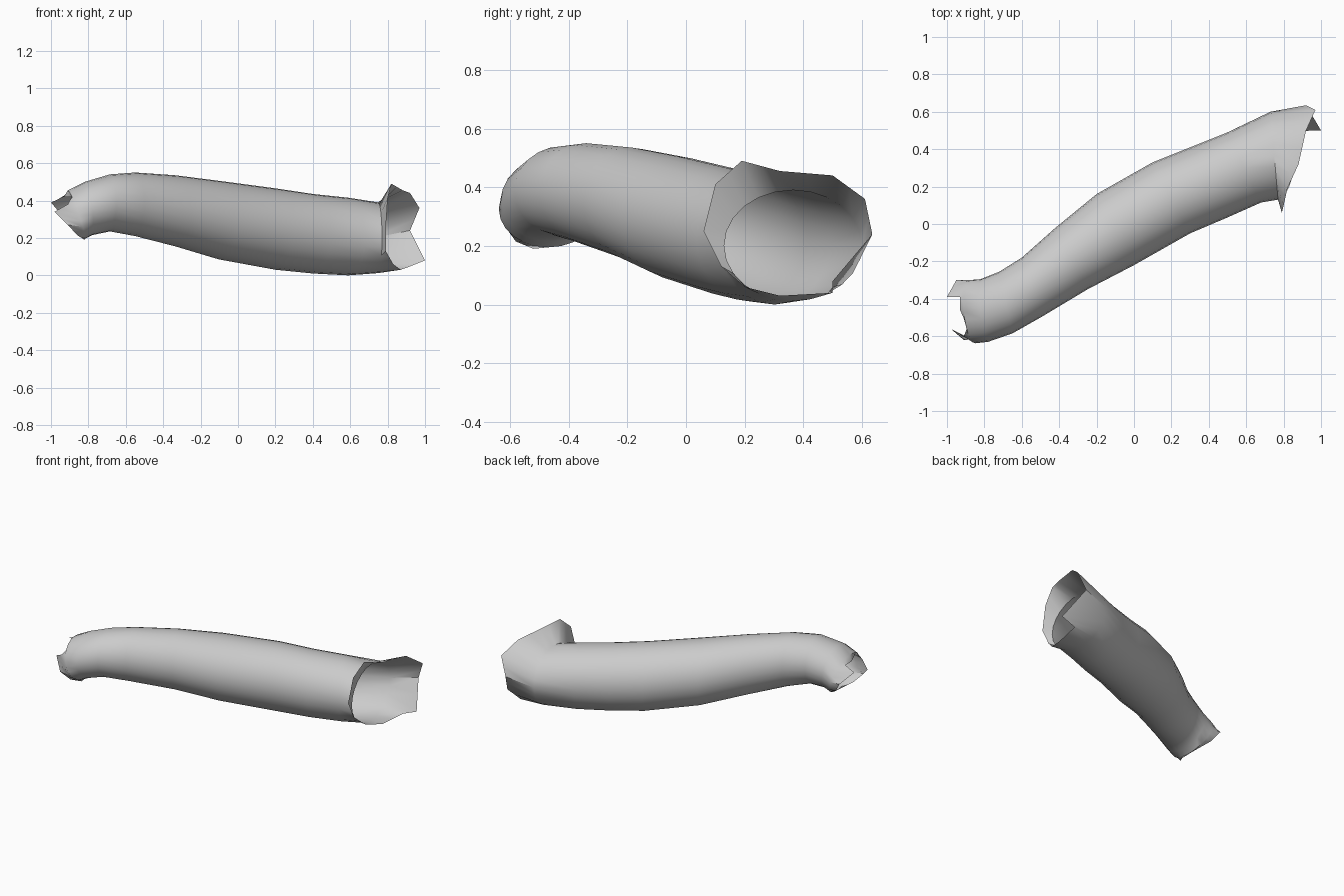
import bpy, bmesh, math
from mathutils import Vector

cube = bpy.data.objects.get("Cube")
if cube:
    bpy.data.objects.remove(cube, do_unlink=True)

SEG = 24

# Grey cloth
cloth = bpy.data.materials.new("grey_cloth")
cloth.use_nodes = True
grey = (0.6, 0.6, 0.6, 1)
cloth.diffuse_color = grey
cloth.node_tree.nodes["Principled BSDF"].inputs["Base Color"].default_value = grey


def section(front, back, top, bottom, tilt=0):
    """Elliptical ring; angle 0 is the back, a quarter turn is the top."""
    f, b = Vector(front), Vector(back)
    mid, half = (f + b) / 2, (b - f) / 2
    ring = []
    for i in range(SEG):
        a = math.tau * i / SEG
        p = mid + half * math.cos(a)
        z = (top + bottom) / 2 + (top - bottom) / 2 * math.sin(a)
        ring.append(Vector((p.x - tilt * math.sin(a), p.y, z)))
    return ring


def ragged(points):
    """Uneven edge ring with a midpoint added between neighbours."""
    ring = []
    for p, q in zip(points, points[1:] + points[:1]):
        ring += [Vector(p), (Vector(p) + Vector(q)) / 2]
    return ring


# Torn edge of the narrow end
cuff_edge = ragged([
    (-.95, -.30, .33), (-1, -.39, .39), (-.93, -.39, .42), (-.93, -.46, .42),
    (-.89, -.55, .42), (-.91, -.6, .38), (-.98, -.56, .34), (-.91, -.62, .27),
    (-.86, -.58, .215), (-.82, -.52, .19), (-.84, -.43, .21), (-.9, -.33, .26)])

# Flared edge of the wide end
collar_edge = ragged([
    (.92, .635, .24), (.97, .61, .36), (.92, .5, .44), (.88, .32, .455),
    (.82, .19, .49), (.8, .1, .41), (.79, .06, .25), (.79, .12, .13),
    (.83, .2, .06), (.87, .32, .03), (.9, .5, .04), (1, .5, .08)])

# Bent tube between the two edges
tube = [
    section((-.85, -.638), (-.88, -.3), .455, .195, .045),
    section((-.78, -.63), (-.82, -.295), .5, .215, .02),
    section((-.65, -.585), (-.72, -.255), .54, .235),
    section((-.5, -.5), (-.6, -.18), .55, .21),
    section((-.25, -.35), (-.42, -.02), .535, .155),
    section((0, -.22), (-.2, .16), .505, .085),
    section((.3, -.05), (.1, .33), .465, .03),
    section((.5, .035), (.3, .41), .435, .01),
    section((.68, .115), (.5, .49), .415, 0),
    section((.77, .13), (.73, .6), .39, .012),
]

bm = bmesh.new()
rows = [[bm.verts.new(p) for p in ring] for ring in [cuff_edge] + tube + [collar_edge]]
for r, s in zip(rows, rows[1:]):
    for i in range(SEG):
        j = (i + 1) % SEG
        bm.faces.new((r[i], r[j], s[j], s[i]))
bmesh.ops.recalc_face_normals(bm, faces=bm.faces)
# Normals face away from the tube axis
bm.faces.ensure_lookup_table()
top_face = max(bm.faces, key=lambda f: f.calc_center_median().z if abs(f.calc_center_median().x) < .5 else -1)
if top_face.normal.z < 0:
    bmesh.ops.reverse_faces(bm, faces=bm.faces)

mesh = bpy.data.meshes.new("sleeve")
bm.to_mesh(mesh)
bm.free()
mesh.materials.append(cloth)
sleeve = bpy.data.objects.new("sleeve", mesh)
bpy.context.collection.objects.link(sleeve)
bpy.context.view_layer.objects.active = sleeve
sleeve.select_set(True)
bpy.ops.object.shade_smooth_by_angle(angle=math.radians(40))
